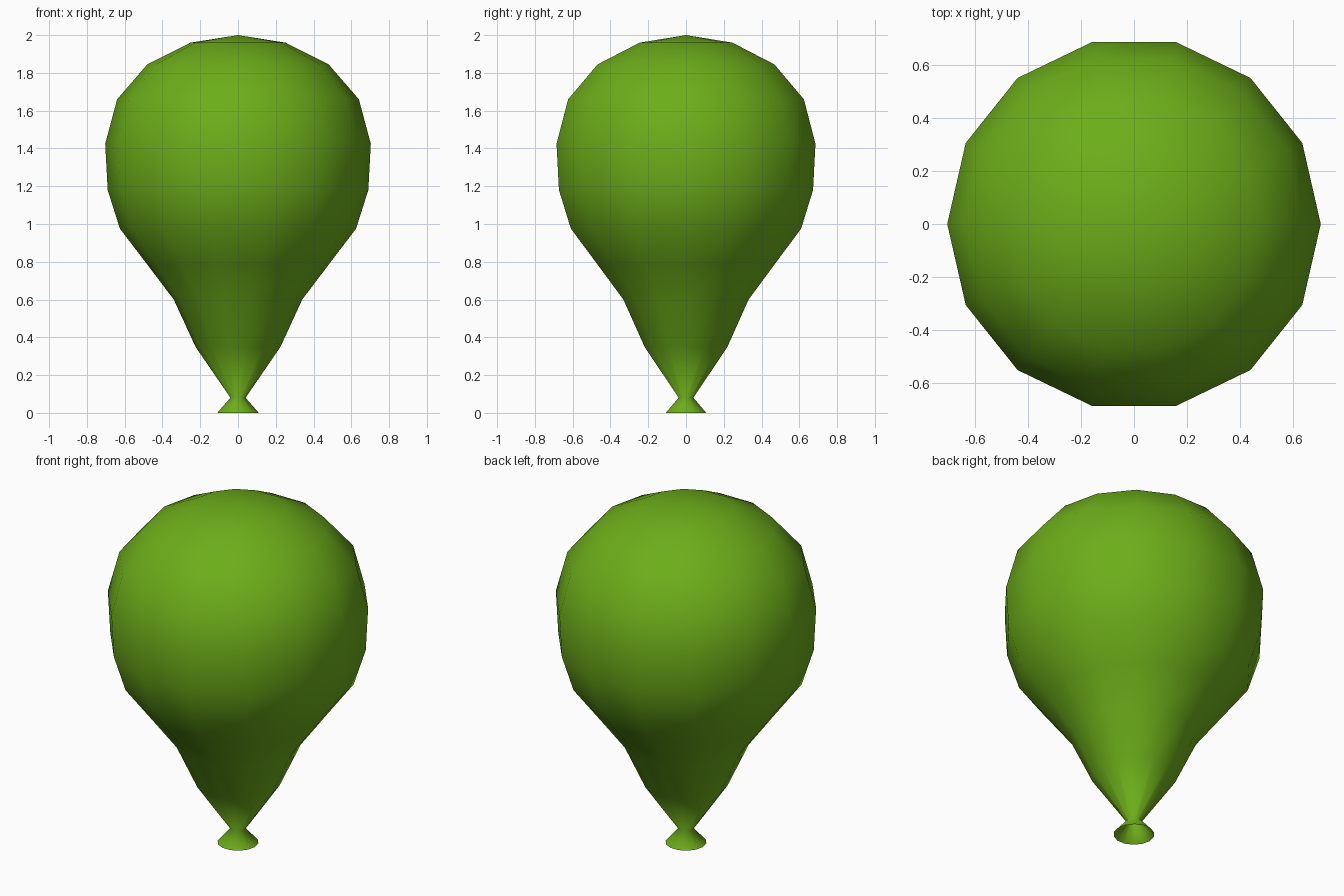
import bpy, bmesh
from math import sin, cos, tau

if "Cube" in bpy.data.objects:
    bpy.data.objects.remove(bpy.data.objects["Cube"])

SIDES = 14

# Profile (radius, height) from the open mouth up to the last ring under the crown
PROFILE = [(0.11, 0.0), (0.04, 0.08), (0.225, 0.35), (0.34, 0.60),
           (0.48, 0.785), (0.625, 0.975), (0.69, 1.18), (0.703, 1.425),
           (0.64, 1.66), (0.48, 1.845), (0.252, 1.96)]

bm = bmesh.new()

# Rings of the balloon skin
rings = [[bm.verts.new((r * cos(tau * i / SIDES), r * sin(tau * i / SIDES), z))
          for i in range(SIDES)] for r, z in PROFILE]

# Side faces
for low, high in zip(rings, rings[1:]):
    for i in range(SIDES):
        j = (i + 1) % SIDES
        bm.faces.new((low[i], low[j], high[j], high[i]))

# Crown fan
top = bm.verts.new((0, 0, 2.0))
for i in range(SIDES):
    bm.faces.new((rings[-1][i], rings[-1][(i + 1) % SIDES], top))

for f in bm.faces:
    f.smooth = True

mesh = bpy.data.meshes.new("balloon")
bm.to_mesh(mesh)
bm.free()

# Green rubber
mat = bpy.data.materials.new("green_rubber")
mat.diffuse_color = (0.15, 0.42, 0.01, 1)
mat.use_nodes = True
mat.node_tree.nodes["Principled BSDF"].inputs["Base Color"].default_value = mat.diffuse_color
mesh.materials.append(mat)

bpy.context.collection.objects.link(bpy.data.objects.new("balloon", mesh))
